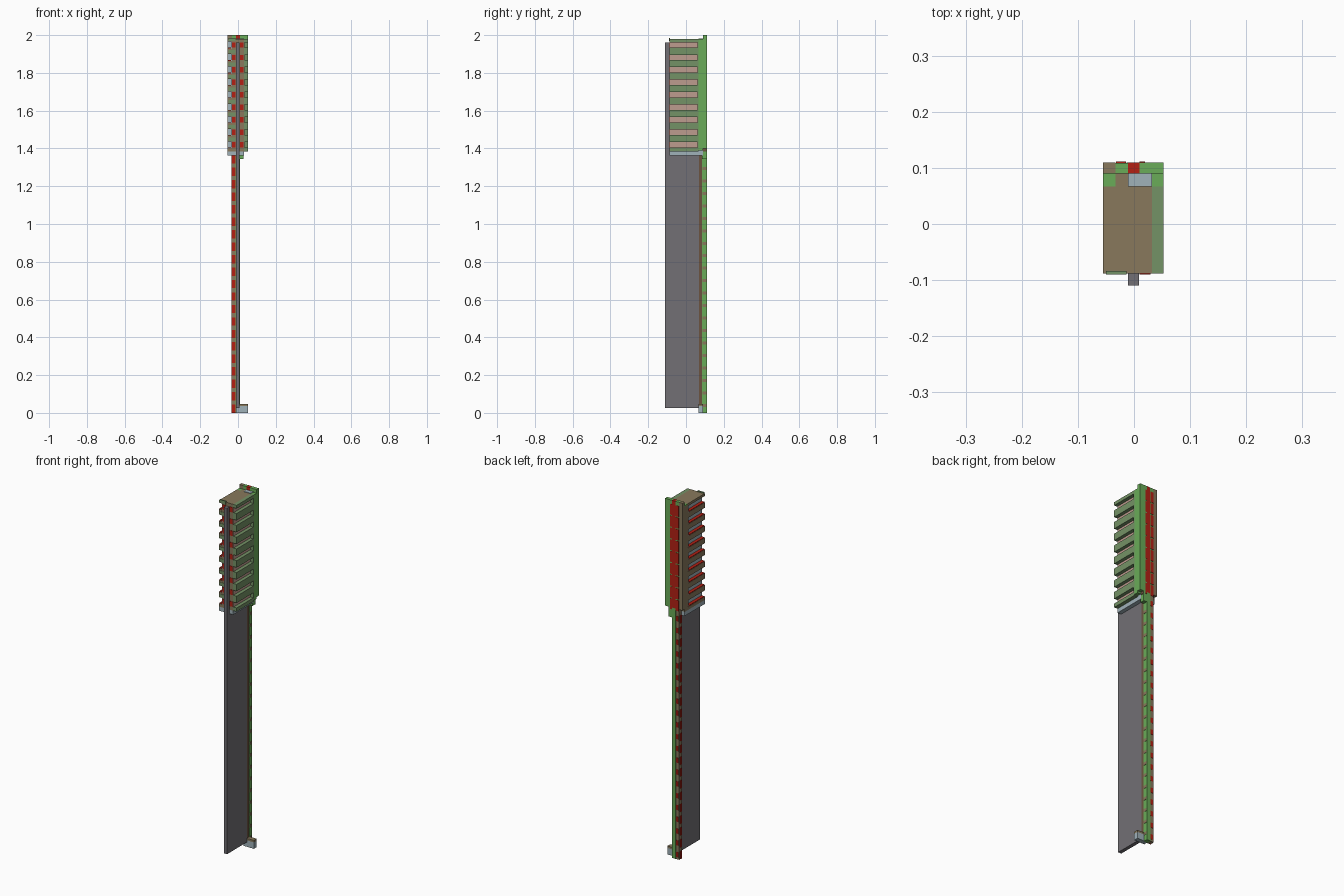
import bpy, bmesh

cube = bpy.data.objects.get("Cube")
if cube:
    bpy.data.objects.remove(cube, do_unlink=True)


def material(name, rgb):
    lin = [(c / 255 / 12.92) if c < 11 else ((c / 255 + 0.055) / 1.055) ** 2.4 for c in rgb]
    m = bpy.data.materials.new(name)
    m.use_nodes = True
    m.diffuse_color = (*lin, 1)
    m.node_tree.nodes["Principled BSDF"].inputs["Base Color"].default_value = (*lin, 1)
    return m


grey = material("slate grey", (114, 112, 117))
red = material("red", (180, 32, 20))
green = material("bright green", (106, 172, 88))
sage = material("sage green", (116, 146, 102))
brown = material("khaki brown", (136, 121, 92))
umber = material("dark umber", (108, 84, 64))
pink = material("dusty pink", (190, 156, 143))
pale = material("pale blue grey", (160, 178, 186))


def boxes(name, mat, bounds):
    """One flat-faced mesh made of boxes given as (x range, y range, z range)."""
    bm = bmesh.new()
    for rng in bounds:
        verts = bmesh.ops.create_cube(bm, size=1)["verts"]
        for v in verts:
            v.co = [lo + (hi - lo) * (c + 0.5) for c, (lo, hi) in zip(v.co, rng)]
    mesh = bpy.data.meshes.new(name)
    bm.to_mesh(mesh)
    bm.free()
    mesh.materials.append(mat)
    ob = bpy.data.objects.new(name, mesh)
    bpy.context.collection.objects.link(ob)
    return ob


PITCH = 0.066
FRONT, BACK, TOP = -0.088, 0.067, 1.98
slots = [1.42 + PITCH * i for i in range(9)]      # slot centre heights

# Long flat blade running the whole height
boxes("blade", grey, [((-0.011, 0.009), (-0.11, 0.069), (0.025, 1.96))])

# Core of the head, behind the slots
boxes("head_core", brown, [((-0.033, 0.032), (FRONT, BACK), (1.385, TOP))])
boxes("head_underside", pale, [((-0.055, 0.032), (FRONT, 0.09), (1.362, 1.385))])


def fins(name, mat, x, gap, bottom):
    """Horizontal fins left between the slots, plus the closed rear end."""
    edges = [bottom] + [z + s * gap / 2 for z in slots for s in (-1, 1)] + [TOP]
    parts = [(x, (FRONT, BACK), (edges[i], edges[i + 1])) for i in range(0, len(edges), 2)]
    parts.append((x, (0.06, BACK), (bottom, TOP)))
    boxes(name, mat, parts)


fins("right_fins", sage, (0.032, 0.053), 0.028, 1.385)
fins("left_fins", brown, (-0.055, -0.033), 0.036, 1.385)

# Linings of the slots
boxes("right_slot_linings", pink,
      [((0.031, 0.034), (FRONT + 0.001, 0.06), (z - 0.014, z + 0.014)) for z in slots])
boxes("left_slot_linings", pale,
      [((-0.037, -0.032), (FRONT + 0.001, 0.06), (z - 0.018, z + 0.018)) for z in slots]
      + [((-0.054, -0.035), (0.056, 0.0605), (z - 0.018, z + 0.018)) for z in slots])
boxes("left_slot_floors", red,
      [((-0.054, -0.036), (FRONT + 0.002, 0.056), (z - 0.0185, z - 0.014)) for z in slots])

# Coloured plates on the front of the head, either side of the blade
boxes("front_red_plates", red,
      [(x, (FRONT - 0.002, FRONT + 0.004), (z - 0.014, z + 0.014))
       for z in slots for x in ((0.01, 0.029), (-0.033, -0.013))])
boxes("front_green_plates", sage,
      [((-0.05, -0.013), (FRONT - 0.002, FRONT + 0.004), (z + 0.02, z + 0.038)) for z in slots])

# Block joining the head to the back plate
boxes("rear_joint_right", green, [((0.032, 0.053), (BACK, 0.09), (1.39, TOP))])
boxes("rear_joint_left", brown, [((-0.055, -0.033), (BACK, 0.09), (1.385, TOP - 0.006))])
boxes("rear_joint_left_cap", green, [((-0.055, -0.033), (BACK, 0.09), (TOP - 0.006, TOP))])
boxes("rear_joint_middle", pale, [((-0.011, 0.032), (BACK, 0.09), (1.37, TOP + 0.003))])
boxes("rear_joint_filler", brown, [((-0.033, -0.011), (BACK, 0.09), (1.37, TOP))])

# Back plate in vertical columns
boxes("back_plate_right", green, [((0.01, 0.053), (0.09, 0.11), (1.4, 2.0))])
boxes("back_plate_middle", red, [((-0.011, 0.01), (0.09, 0.11), (1.4, 2.0))])
boxes("back_plate_inner", green, [((-0.033, -0.011), (0.09, 0.109), (1.4, 2.0))])
boxes("back_plate_left", brown, [((-0.055, -0.033), (0.09, 0.11), (1.4, 2.0))])
boxes("back_red_plates", red,
      [(x, (0.107, 0.111), (z - 0.03, z + 0.03))
       for z in slots for x in ((-0.032, -0.014), (0.01, 0.02))])

# Lower spine behind the blade, with alternating blocks
rows = [0.012 + PITCH * i for i in range(21)]
boxes("spine_core", umber, [((-0.011, 0.009), (BACK, 0.086), (0.04, 1.37))])
boxes("spine_rear", green, [((-0.013, 0.01), (0.086, 0.11), (0, 1.4))])
boxes("spine_rear_marks", brown,
      [((0.0, 0.0115), (0.088, 0.108), (z + 0.02, z + 0.036)) for z in rows])
boxes("spine_side", brown, [((-0.034, -0.013), (0.086, 0.109), (0, 1.4))])
boxes("spine_side_red_blocks", red,
      [((-0.0355, -0.014), (0.084, 0.1), (max(z - 0.012, 0), z + 0.032)) for z in rows])
boxes("spine_back_red_blocks", red,
      [((-0.029, -0.014), (0.104, 0.11), (z, z + 0.028)) for z in rows])

# Small bracket below the head
boxes("upper_bracket", green, [((0.01, 0.03), (0.086, 0.11), (1.345, 1.4))])
boxes("upper_bracket_cap", umber, [((0.009, 0.032), (0.085, 0.109), (1.385, 1.41))])

# Foot at the bottom
boxes("foot", pale, [((-0.011, 0.053), (0.065, 0.09), (0, 0.036))])
boxes("foot_cap", brown, [((-0.011, 0.053), (0.065, 0.09), (0.036, 0.047))])
